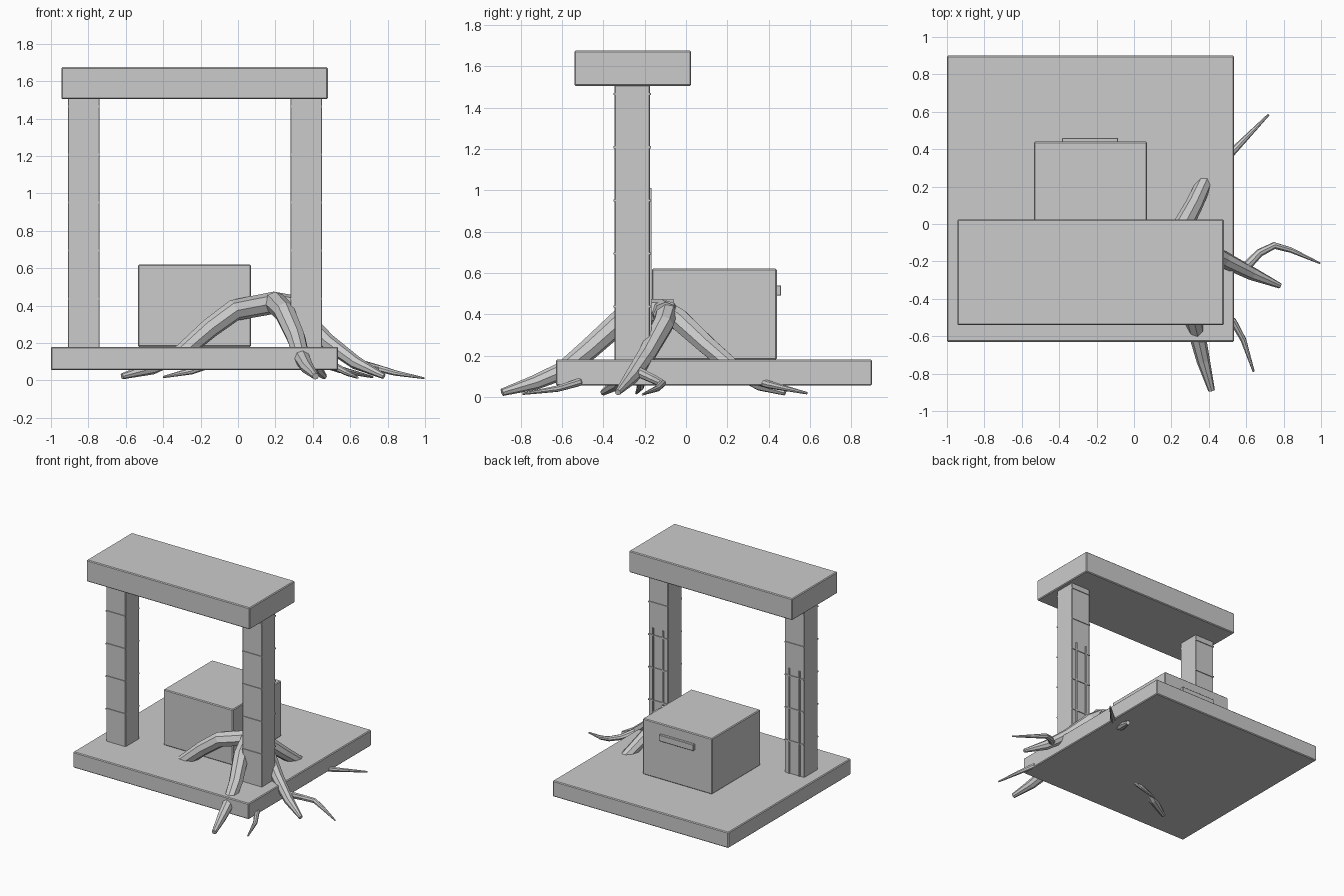
import bpy

def box(name, x, y, z, bevel=0.0):
    """Box from (min, max) ranges, with optionally chamfered edges."""
    bpy.ops.mesh.primitive_cube_add(size=1)
    o = bpy.context.object
    o.name = name
    o.location = [(r[0] + r[1]) / 2 for r in (x, y, z)]
    o.scale = [r[1] - r[0] for r in (x, y, z)]
    bpy.ops.object.transform_apply(location=False, rotation=False, scale=True)
    if bevel:
        m = o.modifiers.new("chamfer", 'BEVEL')
        m.width, m.segments = bevel, 1
    return o

def root(name, pts):
    """Faceted tapering tube; points are (x, y, z, radius)."""
    c = bpy.data.curves.new(name, 'CURVE')
    c.dimensions = '3D'
    c.bevel_depth, c.bevel_resolution, c.use_fill_caps = 1.0, 2, True
    s = c.splines.new('POLY')
    s.points.add(len(pts) - 1)
    for p, (x, y, z, r) in zip(s.points, pts):
        p.co, p.radius = (x, y, z, 1), r
    s.use_smooth = False
    o = bpy.data.objects.new(name, c)
    bpy.context.collection.objects.link(o)
    bpy.ops.object.select_all(action='DESELECT')
    o.select_set(True)
    bpy.context.view_layer.objects.active = o
    bpy.ops.object.convert(target='MESH')

# Main masses
box("base_slab", (-1, 0.535), (-0.63, 0.9), (0.055, 0.18), 0.006)
box("lintel", (-0.945, 0.48), (-0.54, 0.025), (1.505, 1.675), 0.006)
box("stone_chest", (-0.535, 0.07), (-0.165, 0.44), (0.18, 0.62), 0.006)
box("chest_handle", (-0.385, -0.085), (0.435, 0.46), (0.49, 0.54), 0.003)

# Pillars with horizontal bands front and back, and vertical strips behind
for side, cx in (("left", -0.825), ("right", 0.365)):
    box(side + "_pillar", (cx - 0.085, cx + 0.085), (-0.345, -0.175), (0.17, 1.51), 0.004)
    for i in range(5):
        z = 0.437 + i * 0.257
        for face, y in (("front", -0.345), ("back", -0.175)):
            box(f"{side}_{face}_band_{i}", (cx - 0.085, cx + 0.085),
                (y - 0.006, y + 0.006), (z - 0.005, z + 0.005))
    for dx in (-0.045, 0.045):
        box(side + "_back_strip", (cx + dx - 0.006, cx + dx + 0.006),
            (-0.18, -0.167), (0.18, 1.01))

# Main roots spreading from a crown beside the right pillar
root("left_root", [(0.27, -0.1, 0.40, 0.06), (0.19, -0.12, 0.415, 0.06), (-0.02, -0.2, 0.375, 0.058),
                   (-0.15, -0.225, 0.28, 0.054), (-0.3, -0.26, 0.15, 0.046),
                   (-0.46, -0.33, 0.065, 0.034), (-0.62, -0.4, 0.022, 0.016)])
root("front_root", [(0.2, -0.06, 0.41, 0.06), (0.2, -0.16, 0.415, 0.06), (0.25, -0.32, 0.365, 0.058),
                    (0.31, -0.47, 0.23, 0.052), (0.34, -0.6, 0.125, 0.044),
                    (0.37, -0.73, 0.07, 0.036), (0.415, -0.89, 0.022, 0.018)])
root("back_root", [(0.19, -0.11, 0.42, 0.055), (0.25, -0.03, 0.37, 0.055), (0.32, 0.1, 0.25, 0.048),
                   (0.38, 0.23, 0.14, 0.042), (0.42, 0.36, 0.06, 0.032), (0.46, 0.48, 0.022, 0.016)])
root("right_root", [(0.22, -0.09, 0.42, 0.055), (0.33, -0.11, 0.35, 0.052), (0.48, -0.19, 0.205, 0.045),
                    (0.63, -0.265, 0.095, 0.036), (0.78, -0.33, 0.022, 0.015)])

# Thin side branches
root("left_rootlet", [(-0.15, -0.22, 0.09, 0.025), (-0.25, -0.22, 0.05, 0.018), (-0.4, -0.24, 0.018, 0.006)])
root("front_rootlet", [(0.35, -0.45, 0.14, 0.025), (0.53, -0.52, 0.07, 0.02),
                       (0.585, -0.62, 0.04, 0.016), (0.64, -0.79, 0.015, 0.006)])
root("back_rootlet", [(0.4, 0.25, 0.11, 0.025), (0.54, 0.4, 0.06, 0.019), (0.72, 0.585, 0.018, 0.006)])
root("right_rootlet", [(0.58, -0.25, 0.13, 0.026), (0.67, -0.155, 0.085, 0.022), (0.75, -0.115, 0.065, 0.019),
                       (0.84, -0.14, 0.04, 0.015), (0.995, -0.21, 0.012, 0.005)])
